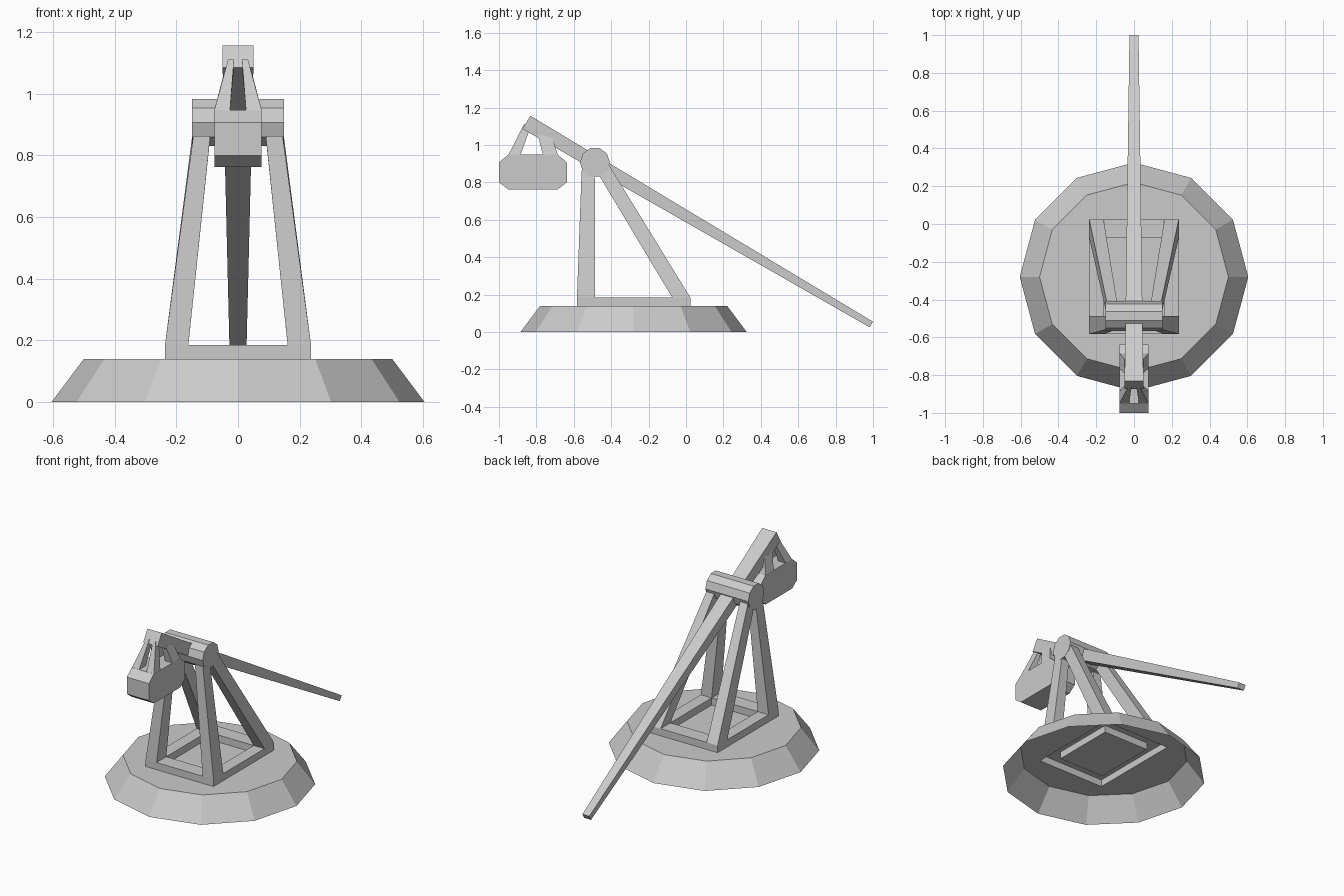
import bpy, bmesh
from math import cos, sin, pi
from mathutils import Vector

cube = bpy.data.objects.get("Cube")
if cube:
    bpy.data.objects.remove(cube, do_unlink=True)

grey = bpy.data.materials.new("plain grey")
grey.use_nodes = True
grey.diffuse_color = (0.6, 0.6, 0.6, 1)
grey.node_tree.nodes["Principled BSDF"].inputs["Base Color"].default_value = (0.6, 0.6, 0.6, 1)


def finish(name, bm):
    bmesh.ops.recalc_face_normals(bm, faces=bm.faces)
    mesh = bpy.data.meshes.new(name)
    bm.to_mesh(mesh)
    bm.free()
    mesh.materials.append(grey)
    obj = bpy.data.objects.new(name, mesh)
    bpy.context.collection.objects.link(obj)
    return obj


def add_loop(bm, points):
    return [bm.verts.new(p) for p in points]


def bridge(bm, a, b):
    n = len(a)
    for i in range(n):
        bm.faces.new((a[i], a[(i + 1) % n], b[(i + 1) % n], b[i]))


def loft(name, start, end):
    """Closed solid between two matching outlines."""
    bm = bmesh.new()
    a, b = add_loop(bm, start), add_loop(bm, end)
    bridge(bm, a, b)
    bm.faces.new(a)
    bm.faces.new(b)
    return finish(name, bm)


def extrude_x(name, outline, half):
    return loft(name, [(-half, y, z) for y, z in outline], [(half, y, z) for y, z in outline])


def strut(name, side, x0, x1, low, high):
    """Tapered bar: x ranges at both ends, (y, z) pairs at both ends."""
    def quad(xs, ends):
        (ya, za), (yb, zb) = ends
        return [(side * xs[0], ya, za), (side * xs[1], ya, za),
                (side * xs[1], yb, zb), (side * xs[0], yb, zb)]
    return loft(name, quad(x0, low), quad(x1, high))


# Hollow twelve-sided base, open below, with the raised frame pulled out of its top
CY, TOP, RIM = -0.28, 0.14, 0.185


def ring(r, z):
    return [(r * cos(i * pi / 6), CY + r * sin(i * pi / 6), z) for i in range(12)]


def rect(scale, z):
    return [(sx * 0.237 * scale, CY + sy * 0.303 * scale, z)
            for sx, sy in ((1, 1), (-1, 1), (-1, -1), (1, -1))]


bm = bmesh.new()
foot, shoulder = add_loop(bm, ring(0.605, 0)), add_loop(bm, ring(0.5, TOP))
bridge(bm, foot, shoulder)
levels = [add_loop(bm, rect(s, z)) for s, z in ((1, TOP), (1, RIM), (0.68, RIM), (0.68, TOP))]
for lower, upper in zip(levels, levels[1:]):
    bridge(bm, lower, upper)
bm.faces.new(levels[-1])
border = [bm.edges.get((l[i], l[(i + 1) % len(l)])) for l in (shoulder, levels[0]) for i in range(len(l))]
bmesh.ops.triangle_fill(bm, edges=border, use_beauty=True, normal=(0, 0, 1))
finish("base_and_frame", bm)

# Four sloping legs
for side, tag in ((1, "left"), (-1, "right")):
    strut("front_leg_" + tag, side, (0.161, 0.237), (0.09, 0.145),
          ((-0.583, RIM), (-0.486, RIM)), ((-0.558, 0.863), (-0.488, 0.863)))
    strut("back_leg_" + tag, side, (0.161, 0.237), (0.09, 0.145),
          ((-0.074, RIM), (0.023, RIM)), ((-0.478, 0.86), (-0.41, 0.89)))

# Axle
extrude_x("axle", [(-0.487 + 0.08 * cos(i * pi / 5), 0.907 + 0.08 * sin(i * pi / 5))
                   for i in range(10)], 0.15)

# Tapered throwing arm
head, tip = Vector((0, -0.832, 1.156)), Vector((0, 1.0, 0.055))
run = (tip - head).normalized()
down = Vector((0, run.z, -run.y))


def arm_end(corner, half, thick):
    return [corner + Vector((x, 0, 0)) + down * d
            for x, d in ((-half, 0), (half, 0), (half, thick), (-half, thick))]


loft("throwing_arm", arm_end(head, 0.05, 0.082), arm_end(tip, 0.024, 0.035))

# Counterweight with chamfered edges
extrude_x("counterweight", [(-1, 0.8), (-0.95, 0.763), (-0.685, 0.763), (-0.637, 0.8),
                            (-0.637, 0.907), (-0.685, 0.948), (-0.95, 0.948), (-1, 0.907)], 0.077)

# Hangers joining the counterweight to the arm
for side, tag in ((1, "left"), (-1, "right")):
    strut("front_hanger_" + tag, side, (0.026, 0.077), (0.013, 0.032),
          ((-0.95, 0.946), (-0.885, 0.946)), ((-0.866, 1.112), (-0.835, 1.085)))
    strut("back_hanger_" + tag, side, (0.026, 0.077), (0.018, 0.049),
          ((-0.765, 0.946), (-0.685, 0.946)), ((-0.792, 1.055), (-0.715, 1.04)))
